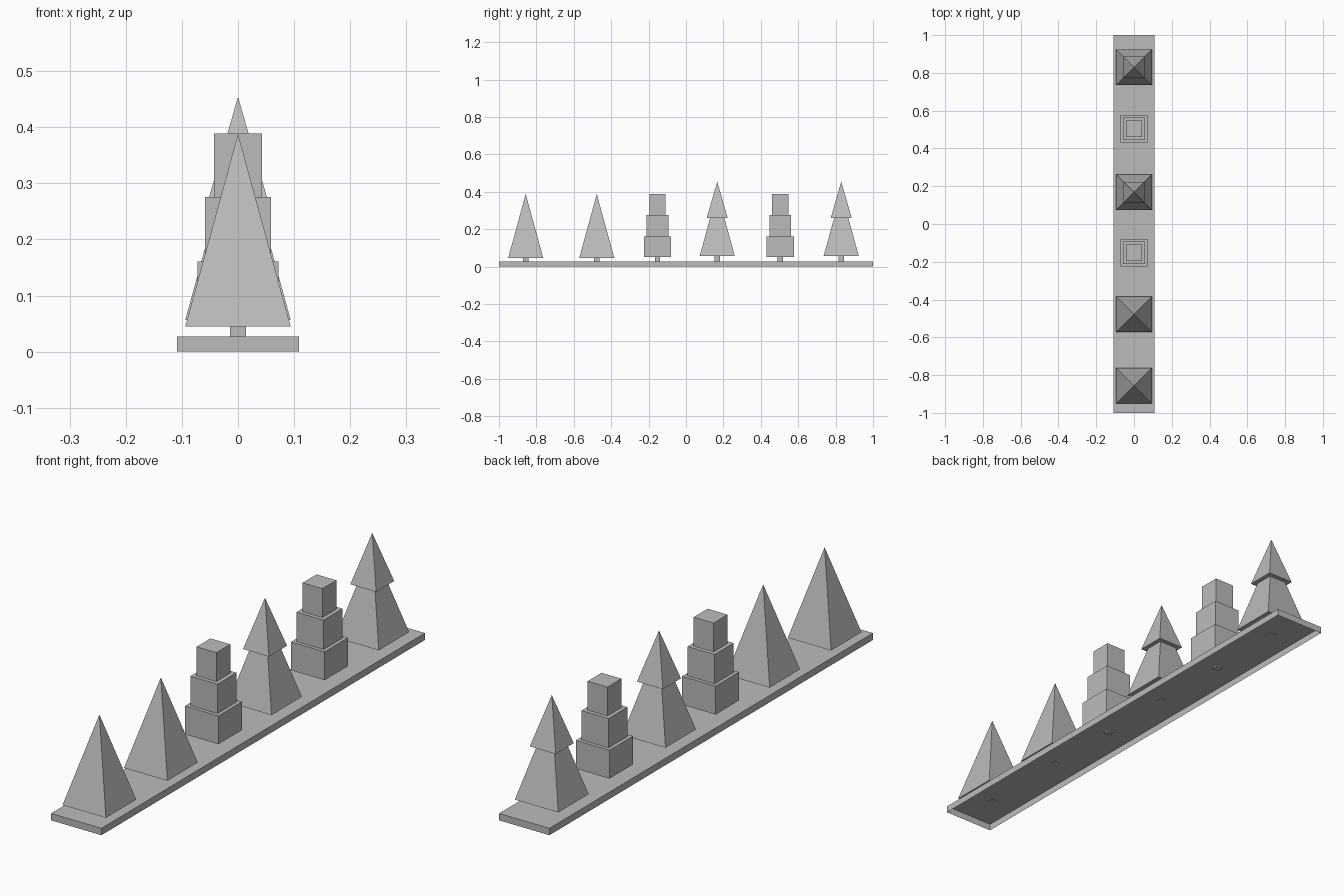
import bpy
import bmesh
from math import pi
from mathutils import Matrix

cube = bpy.data.objects.get("Cube")
if cube:
    bpy.data.objects.remove(cube, do_unlink=True)

grey = bpy.data.materials.new("plain grey")
colour = (0.5, 0.5, 0.5, 1)
grey.use_nodes = True
grey.diffuse_color = colour
grey.node_tree.nodes["Principled BSDF"].inputs["Base Color"].default_value = colour


def finish(name, bm):
    mesh = bpy.data.meshes.new(name)
    bm.to_mesh(mesh)
    bm.free()
    mesh.materials.append(grey)
    obj = bpy.data.objects.new(name, mesh)
    bpy.context.collection.objects.link(obj)


def box(name, y, half_x, half_y, low, high, open_bottom=False):
    bm = bmesh.new()
    place = Matrix.Translation((0, y, (low + high) / 2))
    size = Matrix.Diagonal((2 * half_x, 2 * half_y, high - low, 1))
    bmesh.ops.create_cube(bm, size=1, matrix=place @ size)
    if open_bottom:
        bm.normal_update()
        under = [f for f in bm.faces if f.normal.z < -0.9]
        bmesh.ops.delete(bm, geom=under, context='FACES')
    finish(name, bm)


def pyramid(name, y, half, low, high):
    bm = bmesh.new()
    place = Matrix.Translation((0, y, (low + high) / 2)) @ Matrix.Rotation(pi / 4, 4, 'Z')
    bmesh.ops.create_cone(bm, cap_ends=True, segments=4, radius1=half * 2 ** 0.5,
                          radius2=0, depth=high - low, matrix=place)
    finish(name, bm)


DECK = 0.027
TRUNK = 0.014

# Shallow tray, hollow underneath
box("base", 0, 0.109, 1, 0, DECK, open_bottom=True)

# Plain pyramid trees
for i, y in enumerate((-0.857, -0.477), 1):
    box(f"pyramid_tree_{i}_trunk", y, TRUNK, TRUNK, DECK - 0.001, 0.046)
    pyramid(f"pyramid_tree_{i}_crown", y, 0.094, 0.045, 0.388)

# Stacked block trees
for i, y in enumerate((-0.152, 0.504), 1):
    box(f"block_tree_{i}_trunk", y, TRUNK, TRUNK, DECK - 0.006, 0.051)
    low = 0.05
    for tier, (half, high) in enumerate(((0.0725, 0.161), (0.0585, 0.276), (0.043, 0.389)), 1):
        box(f"block_tree_{i}_tier_{tier}", y, half, half, low, high)
        low = high

# Two-tier pyramid trees
for i, y in enumerate((0.167, 0.83), 1):
    box(f"tiered_tree_{i}_trunk", y, TRUNK, TRUNK, DECK - 0.001, 0.057)
    pyramid(f"tiered_tree_{i}_lower_crown", y, 0.094, 0.056, 0.399)
    pyramid(f"tiered_tree_{i}_upper_crown", y, 0.056, 0.26, 0.454)
